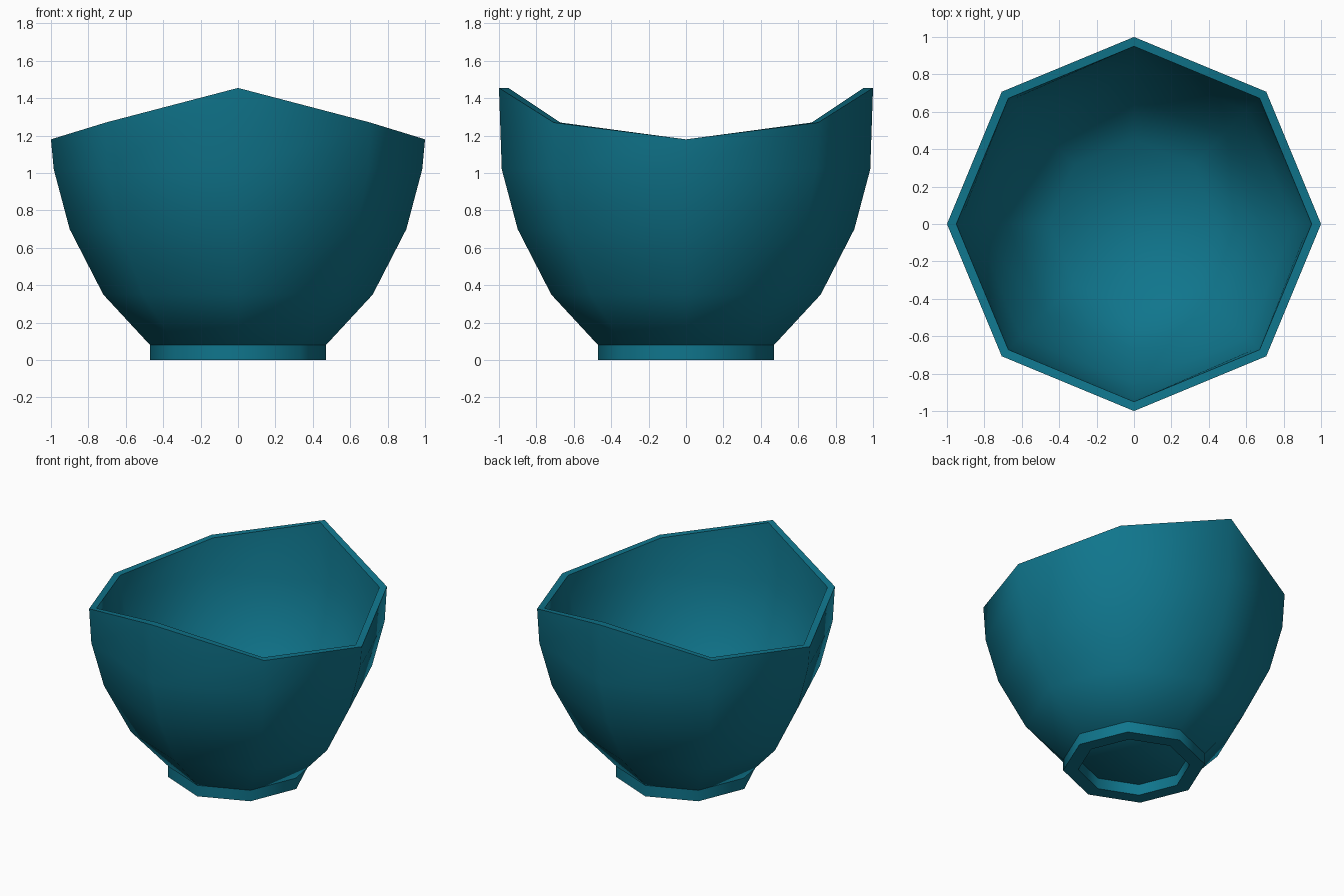
import bpy, bmesh
from math import sin, cos, pi, radians

if "Cube" in bpy.data.objects:
    bpy.data.objects.remove(bpy.data.objects["Cube"])

SIDES = 8
RIM = None                      # marks a ring that follows the wavy rim
RIM_HEIGHTS = [1.18, 1.27, 1.455, 1.27]

teal = bpy.data.materials.new("teal glaze")
teal.use_nodes = True
colour = (0.005, 0.18, 0.265, 1)
teal.diffuse_color = colour
teal.node_tree.nodes["Principled BSDF"].inputs["Base Color"].default_value = colour


def lathe(name, profile, closed):
    """Turn a (radius, height) profile into an eight-sided shell."""
    bm = bmesh.new()
    rings = []
    for r, z in profile:
        rings.append([bm.verts.new((r * cos(i * 2 * pi / SIDES),
                                    r * sin(i * 2 * pi / SIDES),
                                    RIM_HEIGHTS[i % 4] if z is RIM else z))
                      for i in range(SIDES)])
    pairs = list(zip(rings, rings[1:]))
    if closed:
        pairs.append((rings[-1], rings[0]))
    else:
        bm.faces.new(rings[0])
        bm.faces.new(rings[-1])
    for a, b in pairs:
        for i in range(SIDES):
            j = (i + 1) % SIDES
            bm.faces.new((a[i], a[j], b[j], b[i]))
    bmesh.ops.recalc_face_normals(bm, faces=bm.faces)
    mesh = bpy.data.meshes.new(name)
    bm.to_mesh(mesh)
    bm.free()
    mesh.materials.append(teal)
    obj = bpy.data.objects.new(name, mesh)
    bpy.context.collection.objects.link(obj)
    bpy.ops.object.select_all(action="DESELECT")
    obj.select_set(True)
    bpy.context.view_layer.objects.active = obj
    bpy.ops.object.shade_smooth_by_angle(angle=radians(52))
    return obj


# Bowl: outer wall up to the rim, then the inner wall down to the floor
outer = [(0.47, 0.08), (0.72, 0.35), (0.9, 0.7), (0.985, 1.02), (1.0, RIM)]
inner = [(0.95, RIM), (0.935, 1.03), (0.855, 0.72), (0.68, 0.385), (0.45, 0.13)]
lathe("bowl", outer + inner, closed=False)

# Foot: hollow ring under the bowl
lathe("foot_ring", [(0.47, 0), (0.47, 0.08), (0.37, 0.08), (0.37, 0)], closed=True)
